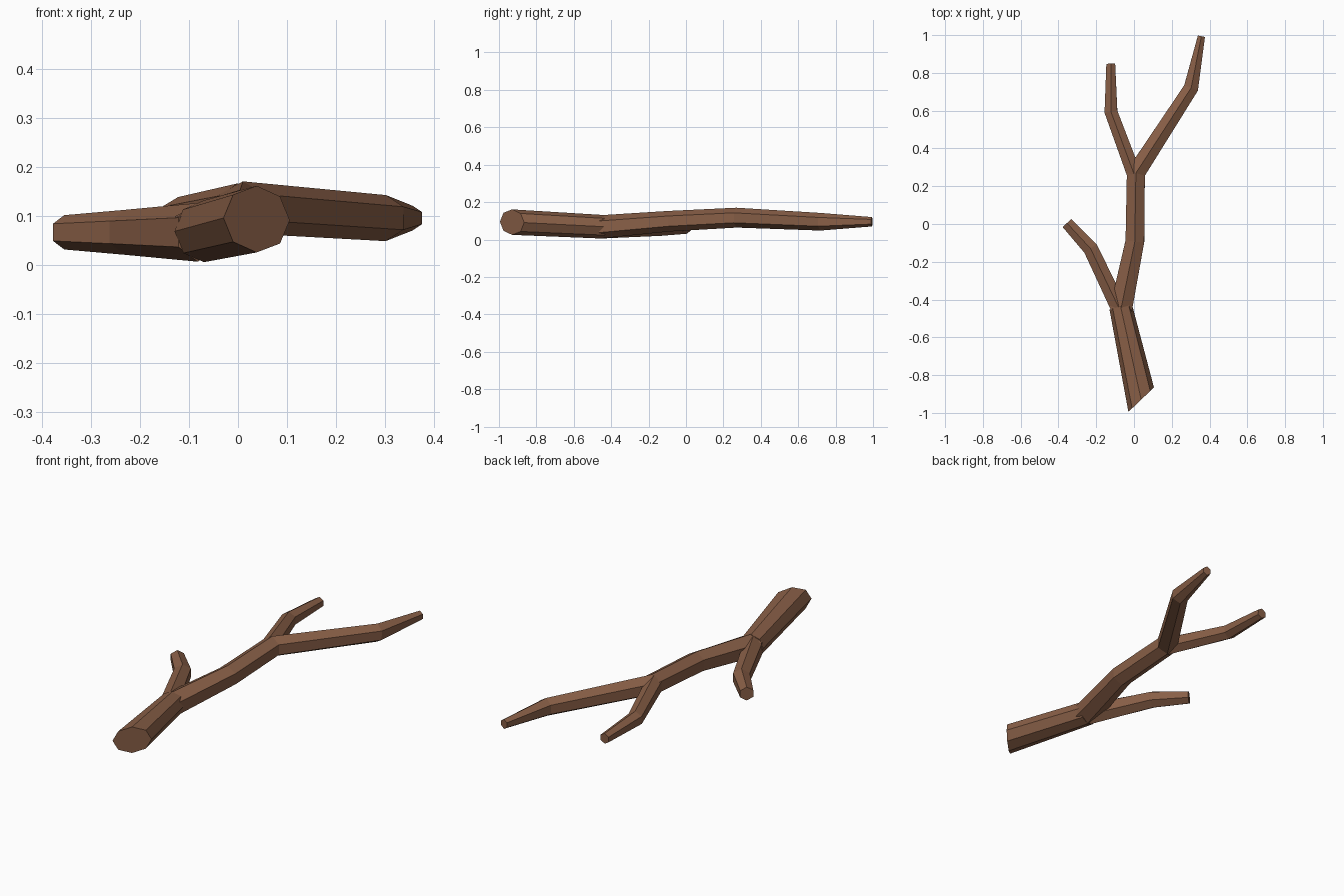
import bpy, bmesh, math
from mathutils import Vector

if "Cube" in bpy.data.objects:
    bpy.data.objects.remove(bpy.data.objects["Cube"])

bark = bpy.data.materials.new("brown_bark")
bark.diffuse_color = (0.25, 0.115, 0.063, 1)
bark.use_nodes = True
bark.node_tree.nodes["Principled BSDF"].inputs["Base Color"].default_value = bark.diffuse_color


def limb(name, path, sides, start_normal=None):
    """Mitred, tapering tube through (x, y, z, half width radius, half height radius)."""
    pts = [Vector(p[:3]) for p in path]
    dirs = [(b - a).normalized() for a, b in zip(pts, pts[1:])]
    bm = bmesh.new()
    rings = []
    for i, (c, p) in enumerate(zip(pts, path)):
        t = dirs[max(i - 1, 0)]
        n = (t + dirs[min(i, len(dirs) - 1)]).normalized()
        if i == 0 and start_normal:
            n = Vector(start_normal).normalized()
        side = t.cross(Vector((0, 0, 1))).normalized()
        up = side.cross(t)
        ring = []
        for k in range(sides):
            a = math.pi / 2 + 2 * math.pi * k / sides   # one corner points up
            o = side * math.cos(a) * p[3] + up * math.sin(a) * p[4]
            o -= t * (o.dot(n) / t.dot(n))              # slide onto the cut plane
            ring.append(bm.verts.new(c + o))
        rings.append(ring)
    for r, s in zip(rings, rings[1:]):
        for k in range(sides):
            j = (k + 1) % sides
            bm.faces.new((r[k], r[j], s[j], s[k]))
    bm.faces.new(rings[0])
    bm.faces.new(rings[-1])
    bmesh.ops.recalc_face_normals(bm, faces=bm.faces)
    me = bpy.data.meshes.new(name)
    bm.to_mesh(me)
    bm.free()
    me.materials.append(bark)
    bpy.context.collection.objects.link(bpy.data.objects.new(name, me))


# thick base with a slanted saw cut
limb("branch_base", [(0.038, -0.93, 0.093, 0.08, 0.068),
                     (-0.07, -0.44, 0.068, 0.061, 0.063)], 8, (-0.69, 0.72, 0))
# main stem running on into the long right fork
limb("main_stem", [(-0.07, -0.455, 0.068, 0.068, 0.062),
                   (0.005, -0.09, 0.098, 0.057, 0.055),
                   (0.010, 0.27, 0.117, 0.055, 0.053),
                   (0.302, 0.72, 0.095, 0.044, 0.047),
                   (0.357, 0.994, 0.095, 0.022, 0.025)], 6)
# upper left fork
limb("left_fork", [(0.0, 0.265, 0.116, 0.044, 0.050),
                   (-0.122, 0.594, 0.098, 0.039, 0.040),
                   (-0.123, 0.848, 0.092, 0.027, 0.027)], 6)
# low side twig
limb("side_twig", [(-0.082, -0.44, 0.066, 0.050, 0.060),
                   (-0.23, -0.13, 0.066, 0.045, 0.046),
                   (-0.355, 0.005, 0.066, 0.036, 0.035)], 6)
